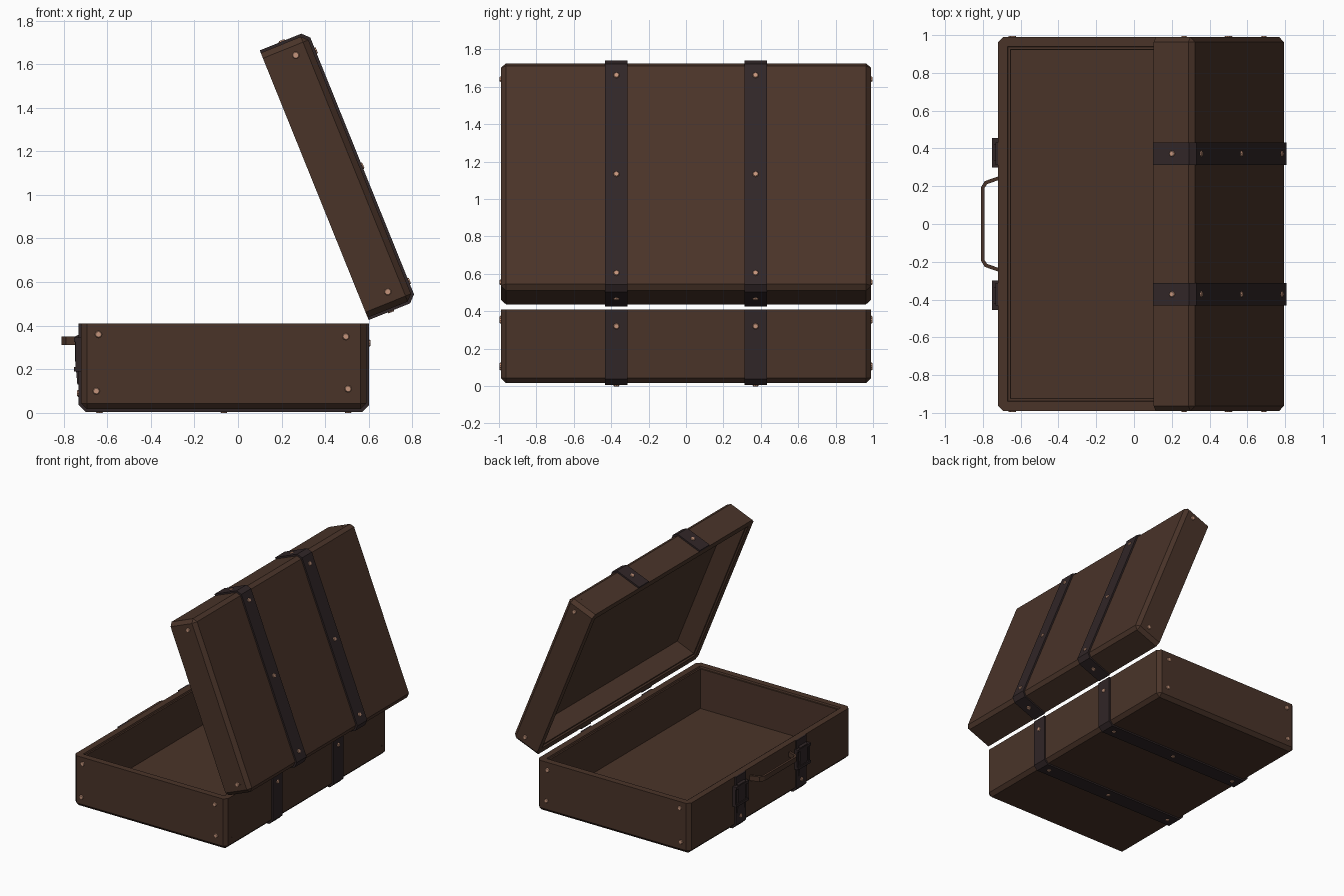
import bpy, bmesh, math
from mathutils import Matrix, Vector

if "Cube" in bpy.data.objects:
    bpy.data.objects.remove(bpy.data.objects["Cube"])


def material(name, rgb):
    m = bpy.data.materials.new(name)
    m.diffuse_color = (*rgb, 1)
    m.use_nodes = True
    m.node_tree.nodes["Principled BSDF"].inputs["Base Color"].default_value = m.diffuse_color
    return m


LEATHER = material("brown leather", (0.068, 0.034, 0.022))
STRAP = material("dark strap", (0.030, 0.019, 0.020))
COPPER = material("copper rivet", (0.56, 0.30, 0.20))


def finish(bm, name, mat, matrix=Matrix()):
    bmesh.ops.recalc_face_normals(bm, faces=bm.faces)
    me = bpy.data.meshes.new(name)
    bm.to_mesh(me)
    bm.free()
    me.materials.append(mat)
    ob = bpy.data.objects.new(name, me)
    ob.matrix_world = matrix
    bpy.context.collection.objects.link(ob)
    return ob


def prism(name, pts, axis, lo, hi, mat, matrix=Matrix()):
    """Extrude a 2D outline along y (points are x,z) or z (points are x,y)."""
    bm = bmesh.new()
    put = (lambda a, b, t: (a, t, b)) if axis == 'y' else (lambda a, b, t: (a, b, t))
    f = bm.faces.new([bm.verts.new(put(a, b, lo)) for a, b in pts])
    r = bmesh.ops.extrude_face_region(bm, geom=[f])
    vs = [v for v in r['geom'] if isinstance(v, bmesh.types.BMVert)]
    bmesh.ops.translate(bm, verts=vs, vec=put(0, 0, hi - lo))
    return finish(bm, name, mat, matrix)


def box(name, lo, hi, mat):
    x0, y0, z0 = lo
    x1, y1, z1 = hi
    return prism(name, [(x0, z0), (x1, z0), (x1, z1), (x0, z1)], 'y', y0, y1, mat)


def rivet(name, pos, direction, matrix):
    bm = bmesh.new()
    rot = Vector(direction).to_track_quat('Z', 'Y').to_matrix().to_4x4()
    bmesh.ops.create_cone(bm, cap_ends=True, segments=8, radius1=0.02, radius2=0.013,
                          depth=0.012, matrix=Matrix.Translation(pos) @ rot)
    finish(bm, name, COPPER, matrix)


L, W, T, C = 1.31, 0.99, 0.012, 0.027   # case length, half width, strap thickness, chamfer
STRAP_Y = 0.372


def case_half(name, D, cavity, matrix):
    """Hollow tray: opening at local z=0, closed side at z=D, hinge side at x=0."""
    bm = bmesh.new()
    bmesh.ops.create_cube(bm, size=1, matrix=Matrix.Translation((-L / 2, 0, D / 2))
                          @ Matrix.Diagonal((L, 2 * W, D, 1)))
    edges = [e for e in bm.edges if max(v.co.z for v in e.verts) > 0.01]
    bmesh.ops.bevel(bm, geom=edges, offset=C, segments=1, affect='EDGES', profile=0.5)
    bm.normal_update()
    face = min(bm.faces, key=lambda f: f.calc_center_median().z)
    # rim, small inner step, then the cavity
    for width, drop in ((0.05, 0), (0.004, 0.012), (0.012, 0)):
        bmesh.ops.inset_region(bm, faces=[face], thickness=width, use_even_offset=True)
        bmesh.ops.translate(bm, verts=face.verts, vec=(0, 0, drop))
    bmesh.ops.inset_region(bm, faces=[face], thickness=0.004, use_even_offset=True)
    bmesh.ops.translate(bm, verts=face.verts, vec=(0, 0, cavity))
    finish(bm, name, LEATHER, matrix)

    # straps wrapped over back, closed side and front
    def path(t):
        k = C + t * 0.4
        return [(-L - t, 0), (-L - t, D + t - k), (-L - t + k, D + t),
                (t - k, D + t), (t, D + t - k), (t, 0)]
    outline = path(T) + path(-0.005)[::-1]
    for i, s in enumerate((-1, 1)):
        y = s * STRAP_Y
        prism(f"{name}_strap_{i}", outline, 'y', y - 0.06, y + 0.06, STRAP, matrix)
        for j in (-1, 0, 1):
            rivet(f"{name}_strap_rivet_{i}_{j + 1}", (-L / 2 + j * 0.57, y, D + T), (0, 0, 1), matrix)


# base is the tray turned upside down, lid is the tray swung open
base_m = Matrix.Translation((0.59, 0, 0.41)) @ Matrix.Rotation(math.pi, 4, 'X')
a = math.radians(22)
d, n = Vector((-math.sin(a), 0, math.cos(a))), Vector((math.cos(a), 0, math.sin(a)))
lid_m = Matrix.Translation((0.595, 0, 0.437)) @ Matrix(
    ((-d.x, 0, n.x, 0), (0, 1, 0, 0), (-d.z, 0, n.z, 0), (0, 0, 0, 1)))
case_half("base", 0.393, 0.305, base_m)
case_half("lid", 0.225, 0.15, lid_m)

# rivets on the strap sides and on both case ends
base_ends = [(-1.23, 0.05), (-1.24, 0.31), (-0.095, 0.06), (-0.085, 0.30)]
lid_ends = [(-1.24, 0.145), (-0.075, 0.13)]
for s in (-1, 1):
    for i, (x, z) in enumerate(base_ends):
        rivet(f"base_end_rivet_{s}_{i}", (x, s * W, z), (0, s, 0), base_m)
    for i, (x, z) in enumerate(lid_ends):
        rivet(f"lid_end_rivet_{s}_{i}", (x, s * W, z), (0, s, 0), lid_m)
    y = s * STRAP_Y
    rivet(f"base_back_rivet_{s}", (T, y, 0.09), (1, 0, 0), base_m)
    rivet(f"base_front_rivet_{s}", (-L - T, y, 0.32), (-1, 0, 0), base_m)
    rivet(f"lid_back_rivet_{s}", (T, y, 0.11), (1, 0, 0), lid_m)
    rivet(f"lid_front_rivet_{s}", (-L - T, y, 0.11), (-1, 0, 0), lid_m)

# buckles on the front straps: hanging tongue and square frame
for s in (-1, 1):
    y = s * (STRAP_Y + 0.006)
    prism(f"buckle_tongue_{s}", [(-0.728, 0.13), (-0.737, 0.13), (-0.748, 0.25),
                                 (-0.748, 0.35), (-0.728, 0.36)], 'y', y - 0.045, y + 0.045, STRAP)
    for k, z in enumerate((0.19, 0.325)):
        box(f"buckle_bar_{s}_{k}", (-0.752, y - 0.078, z), (-0.72, y + 0.078, z + 0.02), STRAP)
    for k in (-1, 1):
        yc = y + k * 0.068
        box(f"buckle_side_{s}_{k}", (-0.745, yc - 0.01, 0.19), (-0.715, yc + 0.01, 0.345), STRAP)

# carrying handle
outer = [(-0.71, 0.255), (-0.79, 0.227), (-0.81, 0.195)]
inner = [(-0.71, 0.235), (-0.778, 0.211), (-0.792, 0.19)]
mir = lambda p: [(x, -y) for x, y in reversed(p)]
prism("handle", outer + mir(outer) + [(x, -y) for x, y in inner] + inner[::-1],
      'z', 0.312, 0.35, LEATHER)
